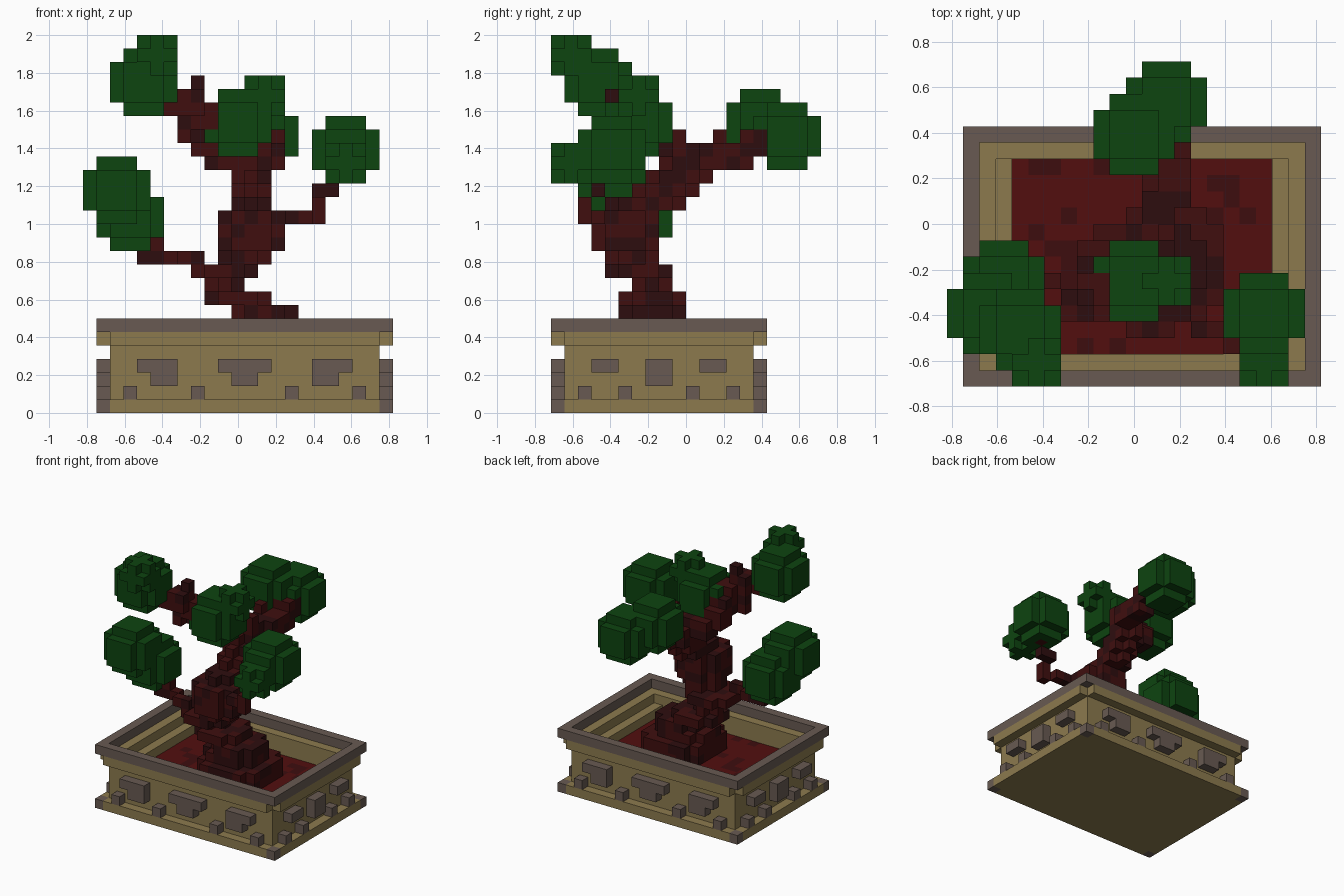
import bpy
import random
from itertools import product
from mathutils import Vector

cube = bpy.data.objects.get("Cube")
if cube:
    bpy.data.objects.remove(cube, do_unlink=True)

random.seed(4)
CELL = 2 / 28
ORIGIN = Vector((-11.5, -10, 0))


def material(name, rgb):
    mat = bpy.data.materials.new(name)
    mat.use_nodes = True
    mat.diffuse_color = (*rgb, 1)
    bsdf = next(n for n in mat.node_tree.nodes if n.type == "BSDF_PRINCIPLED")
    bsdf.inputs["Base Color"].default_value = (*rgb, 1)
    bsdf.inputs["Roughness"].default_value = 0.9
    return mat


tan = material("tan clay", (0.262, 0.195, 0.076))
stone = material("grey stone", (0.138, 0.102, 0.084))
soil_red = material("red soil", (0.084, 0.0045, 0.0045))
soil_dark = material("dark soil", (0.048, 0.004, 0.0045))
bark = material("bark", (0.05, 0.0045, 0.0045))
bark_dark = material("dark bark", (0.027, 0.004, 0.0045))
leaf = material("leaf green", (0.004, 0.058, 0.005))


def box(x0, x1, y0, y1, z0, z1):
    """Cells of a block, with inclusive ends."""
    return set(product(range(x0, x1 + 1), range(y0, y1 + 1), range(z0, z1 + 1)))


def ball(center, size):
    """Rounded clump of cells, 3 or 5 wide."""
    r = size // 2
    limit = 2 if size == 3 else 6
    return {tuple(c + d for c, d in zip(center, off))
            for off in product(range(-r, r + 1), repeat=3)
            if sum(d * d for d in off) <= limit}


def layer(x0, x1, y0, y1, z0, z1):
    """Trunk slice without its four corner columns."""
    return {c for c in box(x0, x1, y0, y1, z0, z1)
            if not (c[0] in (x0, x1) and c[1] in (y0, y1))}


def tube(points, size=1):
    """Cells stamped along a path."""
    cells = set()
    for a, b in zip(points, points[1:]):
        a, b = Vector(a), Vector(b)
        steps = int(max(abs(d) for d in b - a)) or 1
        for s in range(steps + 1):
            x, y, z = (round(v) for v in a.lerp(b, s / steps))
            cells |= box(x, x + size - 1, y, y + size - 1, z, z + size - 1)
    return cells


def build(name, cells, mats, dark_share=0.0):
    """Outer skin of a set of cells; a share of cells takes the second colour."""
    verts, faces, slots = {}, [], []
    for cell in sorted(cells):
        slot = int(random.random() < dark_share)
        for axis, side in product(range(3), (0, 1)):
            near = list(cell)
            near[axis] += 2 * side - 1
            if tuple(near) in cells:
                continue
            u, v = (axis + 1) % 3, (axis + 2) % 3
            ring = []
            for du, dv in ((0, 0), (1, 0), (1, 1), (0, 1)):
                p = list(cell)
                p[axis] += side
                p[u] += du
                p[v] += dv
                ring.append(verts.setdefault(tuple(p), len(verts)))
            faces.append(ring if side else ring[::-1])
            slots.append(slot)
    mesh = bpy.data.meshes.new(name)
    mesh.from_pydata([(Vector(p) + ORIGIN) * CELL for p in verts], [], faces)
    for mat in mats:
        mesh.materials.append(mat)
    for poly, slot in zip(mesh.polygons, slots):
        poly.material_index = slot
    obj = bpy.data.objects.new(name, mesh)
    bpy.context.collection.objects.link(obj)
    return obj


def mirrored(cells):
    """Repeat cells on the opposite sides of the pot."""
    cells = cells | {(23 - x, y, z) for x, y, z in cells}
    return cells | {(x, 15 - y, z) for x, y, z in cells}


# Pot: foot slab, walls, flared lip and stepped inside
corners = mirrored({(1, 0, 0)})
soil = box(4, 19, 2, 13, 3, 3)
foot = box(1, 22, 0, 15, 0, 0) - corners
walls = box(2, 21, 1, 14, 1, 4) - box(4, 19, 2, 13, 3, 4)
lip = (box(1, 22, 1, 14, 5, 5) | box(2, 21, 0, 15, 5, 5)) - box(3, 20, 2, 13, 5, 5)
build("pot_body", foot | walls | lip, [tan])
build("pot_rim", box(1, 22, 0, 15, 6, 6) - box(2, 21, 1, 14, 6, 6), [stone])
build("pot_foot_corners", corners, [stone])

# Raised stones on the four walls
long_side = (box(4, 6, 0, 0, 3, 3) | box(5, 6, 0, 0, 2, 2)
             | box(10, 11, 0, 0, 3, 3) | {(11, 0, 2), (3, 0, 1), (8, 0, 1)})
short_side = box(1, 1, 3, 4, 3, 3) | box(1, 1, 7, 7, 2, 3) | {(1, 2, 1), (1, 5, 1)}
build("wall_stones", mirrored(long_side | short_side), [stone])

# Soil bed
build("soil", soil, [soil_red, soil_dark], 0.15)

# Trunk, bottom to top
trunk = set()
for slab in [(10, 16, 4, 10, 4, 5), (10, 15, 5, 9, 6, 6), (11, 15, 5, 9, 7, 7),
             (9, 13, 5, 9, 8, 8), (9, 11, 6, 8, 9, 9), (8, 12, 4, 8, 10, 10),
             (10, 13, 4, 7, 11, 11), (10, 14, 3, 7, 12, 14), (11, 13, 4, 9, 15, 15),
             (11, 13, 6, 10, 16, 16), (11, 13, 7, 11, 17, 17), (11, 13, 8, 11, 18, 18)]:
    trunk |= layer(*slab)

# Branches
branches = {
    "left_low_branch": tube([(9, 5, 10), (8, 5, 11), (4, 6, 11), (5, 6, 12)]),
    "right_branch": tube([(14, 4, 14), (17, 2, 14), (17, 3, 16), (18, 3, 16), (19, 4, 17)]),
    "back_branch": tube([(12, 9, 18), (13, 12, 18), (13, 14, 19)], 2)
    | {(12, 12, 20), (13, 9, 19), (13, 9, 20)},
    "upper_branch": tube([(10, 8, 18), (8, 7, 19), (8, 6, 20), (7, 4, 22)], 2)
    | tube([(8, 5, 22), (8, 5, 24)]) | {(6, 4, 22), (7, 5, 20), (7, 5, 21)},
}
build("trunk", trunk, [bark, bark_dark], 0.45)
for name, cells in branches.items():
    build(name, cells - trunk, [bark, bark_dark], 0.45)

# Leaf clumps, each two overlapping balls
clumps = {
    "upper_leaves": [((4, 3, 24), 5), ((5, 1, 26), 3)],
    "left_leaves": [((2, 4, 16), 5), ((3, 6, 14), 5)],
    "right_leaves": [((19, 4, 19), 5), ((19, 1, 18), 3)],
    "middle_leaves": [((11, 6, 21), 5), ((13, 6, 23), 3)],
    "back_leaves": [((13, 17, 20), 5), ((11, 15, 21), 5)],
}
wood = trunk.union(*branches.values())
for name, balls in clumps.items():
    build(name, set().union(*(ball(c, s) for c, s in balls)) - wood, [leaf])
